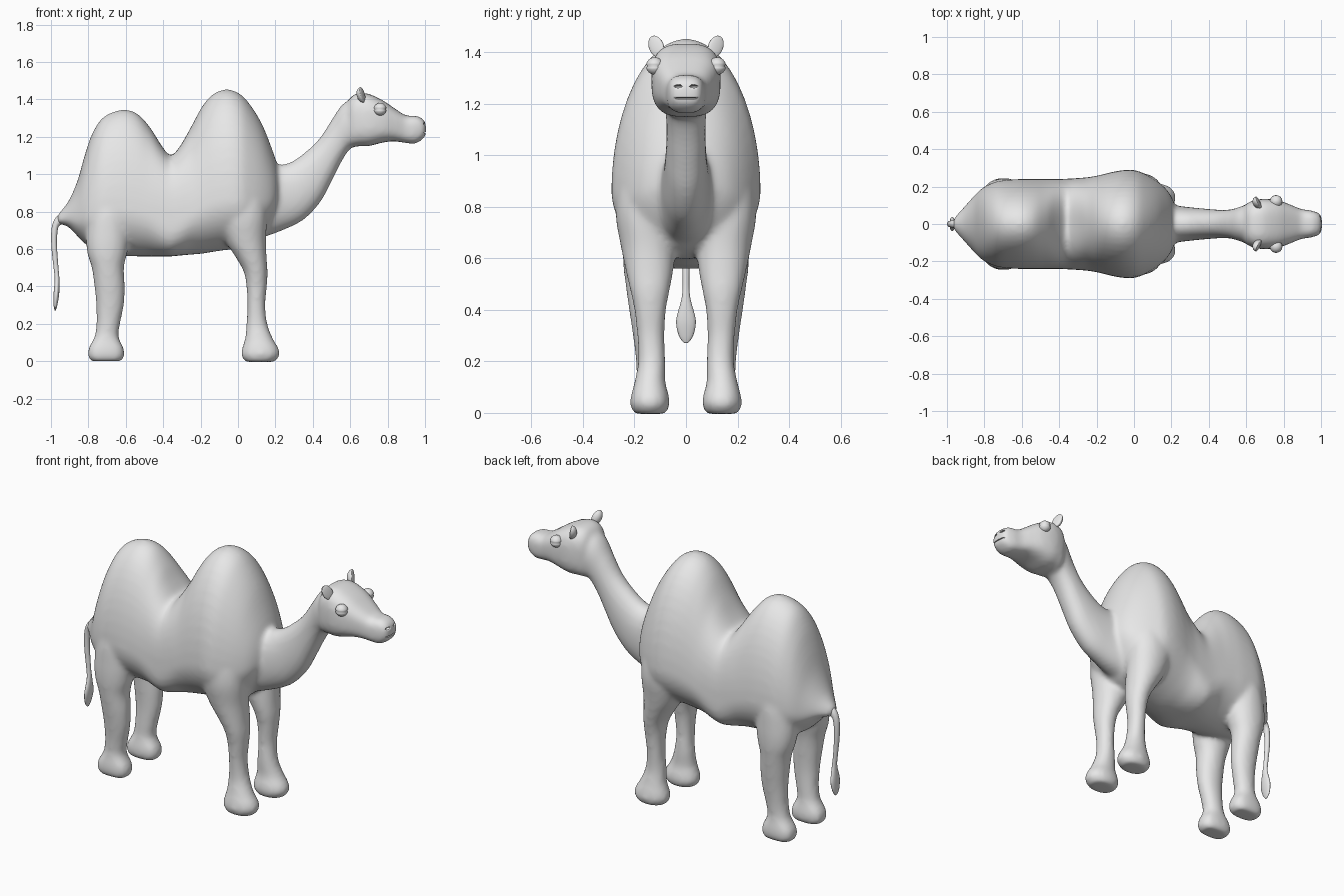
import bpy, bmesh, math
from mathutils import Matrix, Vector

if "Cube" in bpy.data.objects:
    bpy.data.objects.remove(bpy.data.objects["Cube"], do_unlink=True)

grey = bpy.data.materials.new("plain_grey")
grey.use_nodes = True
grey.diffuse_color = (0.8, 0.8, 0.8, 1)
grey.node_tree.nodes["Principled BSDF"].inputs["Base Color"].default_value = grey.diffuse_color


def catmull(a, b, c, d, t):
    """Smooth interpolation between two stations b and c."""
    return [0.5 * (2 * q + (r - p) * t + (2 * p - 5 * q + 4 * r - s) * t * t
                   + (3 * q - p - 3 * r + s) * t ** 3) for p, q, r, s in zip(a, b, c, d)]


def refine(stations, steps=4):
    """Add in-between stations along a smooth path."""
    pts = [stations[0]] + list(stations) + [stations[-1]]
    out = []
    for i in range(1, len(pts) - 2):
        for k in range(steps):
            out.append(catmull(*pts[i - 1:i + 3], k / steps))
    return out + [list(stations[-1])]


def loft(bm, stations, bias=0.5, side=1, sides=32):
    """Skin closed rings; a station is (x0, z0, x1, z1, half_width, y, squareness)."""
    rings = []
    for x0, z0, x1, z1, half, y, power in refine(stations):
        low, high = Vector((x0, y * side, z0)), Vector((x1, y * side, z1))
        axis, ring = high - low, []
        centre = low + axis * bias
        for k in range(sides):
            angle = math.tau * k / sides
            c, s = math.cos(angle), math.sin(angle)
            c = math.copysign(abs(c) ** (2 / power), c)
            s = math.copysign(abs(s) ** (2 / power), s)
            reach = (1 - bias) if c > 0 else bias
            ring.append(bm.verts.new(centre + axis * c * reach + Vector((0, s * half, 0))))
        rings.append(ring)
    for a, b in zip(rings, rings[1:]):
        for k in range(sides):
            n = (k + 1) % sides
            bm.faces.new((a[k], a[n], b[n], b[k]))
    bm.faces.new(rings[0])
    bm.faces.new(rings[-1])


def finish(bm, name):
    """Turn a bmesh into a smooth shaded grey object."""
    bmesh.ops.recalc_face_normals(bm, faces=bm.faces[:])
    mesh = bpy.data.meshes.new(name)
    bm.to_mesh(mesh)
    bm.free()
    mesh.materials.append(grey)
    mesh.shade_smooth()
    obj = bpy.data.objects.new(name, mesh)
    bpy.context.collection.objects.link(obj)
    return obj


def ball(bm, centre, size):
    """Ellipsoid; returns its vertices."""
    matrix = Matrix.Translation(centre) @ Matrix.Diagonal((*size, 1))
    return bmesh.ops.create_uvsphere(bm, u_segments=24, v_segments=16, radius=1, matrix=matrix)["verts"]


# Torso with two humps: x, belly height, back height, half width
torso = [
    (-.965, .735, .785, .03), (-.91, .72, .85, .09), (-.86, .67, .96, .145), (-.82, .63, 1.10, .185),
    (-.78, .60, 1.215, .21), (-.72, .58, 1.305, .232), (-.62, .565, 1.345, .24),
    (-.54, .56, 1.325, .24), (-.47, .56, 1.25, .24), (-.41, .56, 1.155, .24),
    (-.36, .56, 1.10, .242), (-.31, .565, 1.15, .245), (-.25, .57, 1.255, .25),
    (-.19, .575, 1.365, .26), (-.13, .585, 1.43, .275), (-.06, .595, 1.454, .288),
    (.01, .60, 1.43, .287), (.07, .62, 1.365, .262), (.13, .66, 1.265, .225),
    (.18, .74, 1.14, .178), (.21, .81, 1.05, .125), (.225, .87, .98, .07),
]

# Neck from chest to nape, then head to lips
neck = [
    (.13, .66, .08, 1.02, .125), (.24, .70, .2, 1.045, .1), (.35, .755, .28, 1.063, .088),
    (.44, .85, .365, 1.122, .08), (.50, .96, .44, 1.197, .076), (.55, 1.06, .505, 1.297, .08),
    (.595, 1.13, .56, 1.375, .096), (.65, 1.17, .63, 1.41, .11),
]
head = [
    (.585, 1.17, .575, 1.34, .07), (.61, 1.145, .595, 1.40, .108), (.645, 1.15, .63, 1.43, .125),
    (.70, 1.15, .69, 1.432, .135), (.77, 1.168, .77, 1.397, .127), (.83, 1.176, .84, 1.35, .104),
    (.89, 1.168, .90, 1.313, .08), (.945, 1.163, .95, 1.313, .072), (.985, 1.185, .985, 1.298, .06),
    (1.006, 1.208, 1.004, 1.275, .042),
]

# Legs: height, rear x, front x, half width, y
hind_leg = [
    (0, -.785, -.625, .053, .137), (.025, -.802, -.609, .065, .137), (.07, -.798, -.612, .065, .137),
    (.13, -.768, -.638, .055, .138), (.2, -.757, -.63, .054, .14), (.3, -.758, -.61, .059, .147),
    (.4, -.768, -.605, .069, .152), (.5, -.782, -.61, .08, .155), (.58, -.806, -.592, .092, .152),
    (.68, -.812, -.58, .103, .142), (.82, -.79, -.59, .1, .135), (.95, -.75, -.63, .07, .11),
]
fore_leg = [
    (-.004, .04, .195, .06, .14), (.03, .017, .223, .077, .14), (.07, .022, .217, .073, .14),
    (.12, .037, .187, .06, .14), (.2, .045, .157, .053, .133), (.3, .05, .146, .053, .137),
    (.4, .045, .155, .062, .139), (.48, .03, .158, .078, .14), (.56, -.015, .153, .094, .142),
    (.65, -.07, .15, .106, .148), (.78, -.11, .155, .112, .162), (.92, -.1, .14, .09, .165),
    (1.03, -.07, .1, .06, .15),
]

bm = bmesh.new()
# The back is squarer in the saddle between the humps
loft(bm, [(x, low, x, high, half, 0, 1.97 + .8 * math.exp(-((x + .36) / .08) ** 2))
          for x, low, high, half in torso], bias=0.31, sides=48)
loft(bm, [(*ring, 0, 2.2) for ring in neck])
loft(bm, [(*ring, 0, 3.0) for ring in head])
for side in (1, -1):
    loft(bm, [(back, z, front, z, half, y, 2.7 if z < .1 else 2.1)
              for z, back, front, half, y in hind_leg], side=side)
    loft(bm, [(back, z, front, z, half, y, 2.1) for z, back, front, half, y in fore_leg], side=side)
body = finish(bm, "body")

# Fuse the overlapping volumes into one soft skin
fuse = body.modifiers.new("fuse", "REMESH")
fuse.mode = "VOXEL"
fuse.voxel_size = 0.012
fuse.use_smooth_shade = True
soften = body.modifiers.new("soften", "SMOOTH")
soften.factor = 0.5
soften.iterations = 12

# Nostril and mouth cuts
bm = bmesh.new()
for side in (1, -1):
    ball(bm, (.995, .03 * side, 1.268), (.016, .016, .006))
ball(bm, (1.0, 0, 1.222), (.02, .05, .003))
cutter = finish(bm, "muzzle_cutter")
cutter.hide_render = True
cutter.hide_viewport = True
cut = body.modifiers.new("muzzle_cuts", "BOOLEAN")
cut.operation = "DIFFERENCE"
cut.solver = "EXACT"
cut.object = cutter

# Tail with a flattened tuft
tail = [
    (-.91, .74, -.91, .79, .035), (-.955, .725, -.965, .777, .022), (-.965, .69, -.995, .72, .018),
    (-.968, .62, -.998, .62, .016), (-.96, .5, -.986, .5, .013), (-.955, .44, -.98, .44, .018),
    (-.956, .36, -.986, .36, .038), (-.966, .3, -.986, .3, .028), (-.974, .272, -.98, .272, .008),
]
bm = bmesh.new()
loft(bm, [(*ring, 0, 2.0) for ring in tail], sides=16)
finish(bm, "tail")

for side, label in ((1, "left"), (-1, "right")):
    # Eye with a shallow slit between the lids
    bm = bmesh.new()
    centre = Vector((.76, .121 * side, 1.347))
    for v in ball(bm, centre, (.034, .034, .034)):
        if abs(v.co.z - centre.z) < .003:
            v.co = centre + (v.co - centre) * .86
    finish(bm, label + "_eye")

    # Cupped ear, leaning back and hollow towards the front
    bm = bmesh.new()
    verts = ball(bm, (0, 0, 0), (.03, .03, .045))
    for v in verts:
        if v.co.x > 0:
            v.co.x *= .25
    turn = (Matrix.Rotation(-.4 * side, 4, "X") @ Matrix.Rotation(-.3, 4, "Y")
            @ Matrix.Rotation(.3 * side, 4, "Z"))
    bmesh.ops.transform(bm, matrix=Matrix.Translation((.665, .116 * side, 1.423)) @ turn, verts=verts)
    finish(bm, label + "_ear")
